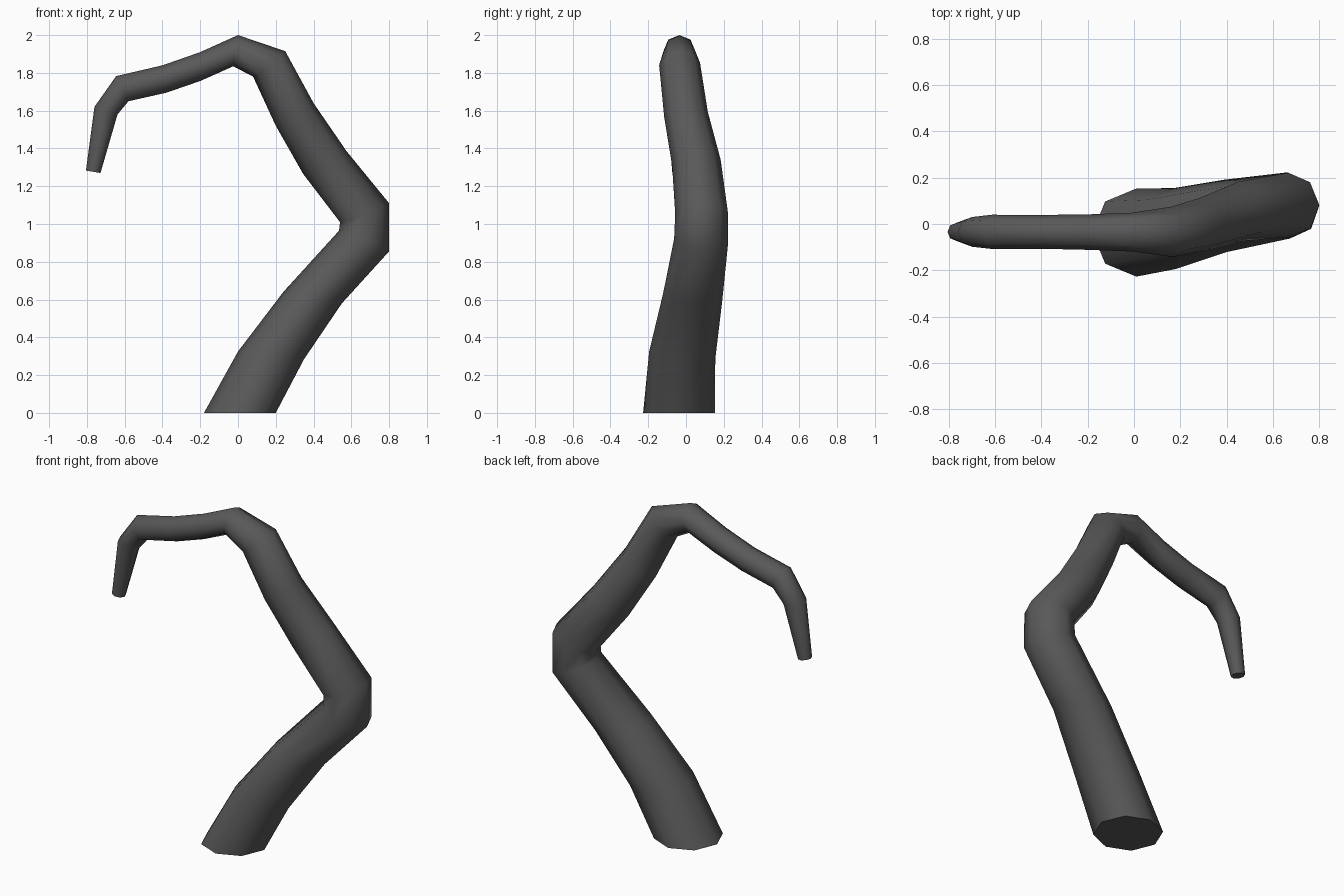
import bpy, bmesh, math
from mathutils import Vector

if "Cube" in bpy.data.objects:
    bpy.data.objects.remove(bpy.data.objects["Cube"])

SIDES = 8
# Ring stations: inner x, z; outer x, z (front silhouette); centre y
stations = [
    (-0.18, 0.0, 0.20, 0.0, -0.037),
    (0.0, 0.325, 0.35, 0.285, -0.02),
    (0.24, 0.64, 0.55, 0.58, 0.035),
    (0.535, 0.965, 0.80, 0.855, 0.08),
    (0.54, 1.01, 0.80, 1.11, 0.082),
    (0.345, 1.265, 0.575, 1.385, 0.055),
    (0.20, 1.52, 0.40, 1.64, 0.0),
    (0.08, 1.78, 0.25, 1.915, -0.034),
    (-0.025, 1.835, 0.0, 2.0, -0.035),
    (-0.20, 1.757, -0.20, 1.91, -0.035),
    (-0.38, 1.695, -0.40, 1.84, -0.034),
    (-0.58, 1.65, -0.645, 1.783, -0.034),
    (-0.638, 1.58, -0.76, 1.62, -0.034),
    (-0.728, 1.27, -0.805, 1.283, -0.034),
]
centres = [Vector(((a + c) / 2, y, (b + d) / 2)) for a, b, c, d, y in stations]

# Bent tapering stem: octagonal rings bridged along the path
bm = bmesh.new()
rings = []
for i, (a, b, c, d, y) in enumerate(stations):
    u = Vector((c - a, 0, d - b)) / 2
    t = centres[min(i + 1, len(centres) - 1)] - centres[max(i - 1, 0)]
    if i == 0:
        t = Vector((0, 0, 1))
    v = t.cross(u).normalized() * u.length
    rings.append([bm.verts.new(centres[i] + u * math.cos(k * math.tau / SIDES)
                               + v * math.sin(k * math.tau / SIDES)) for k in range(SIDES)])
for r, s in zip(rings, rings[1:]):
    for k in range(SIDES):
        n = (k + 1) % SIDES
        bm.faces.new((r[k], r[n], s[n], s[k]))
# Flat end caps
bm.faces.new(rings[0][::-1])
bm.faces.new(rings[-1])
bmesh.ops.recalc_face_normals(bm, faces=bm.faces)

mesh = bpy.data.meshes.new("bent_stem")
bm.to_mesh(mesh)
bm.free()
stem = bpy.data.objects.new("bent_stem", mesh)
bpy.context.collection.objects.link(stem)
bpy.context.view_layer.objects.active = stem
stem.select_set(True)
bpy.ops.object.shade_smooth_by_angle(angle=math.radians(60))

# Dark grey finish
mat = bpy.data.materials.new("dark_grey")
mat.diffuse_color = (0.1, 0.1, 0.1, 1)
mat.use_nodes = True
mat.node_tree.nodes["Principled BSDF"].inputs["Base Color"].default_value = mat.diffuse_color
mesh.materials.append(mat)
